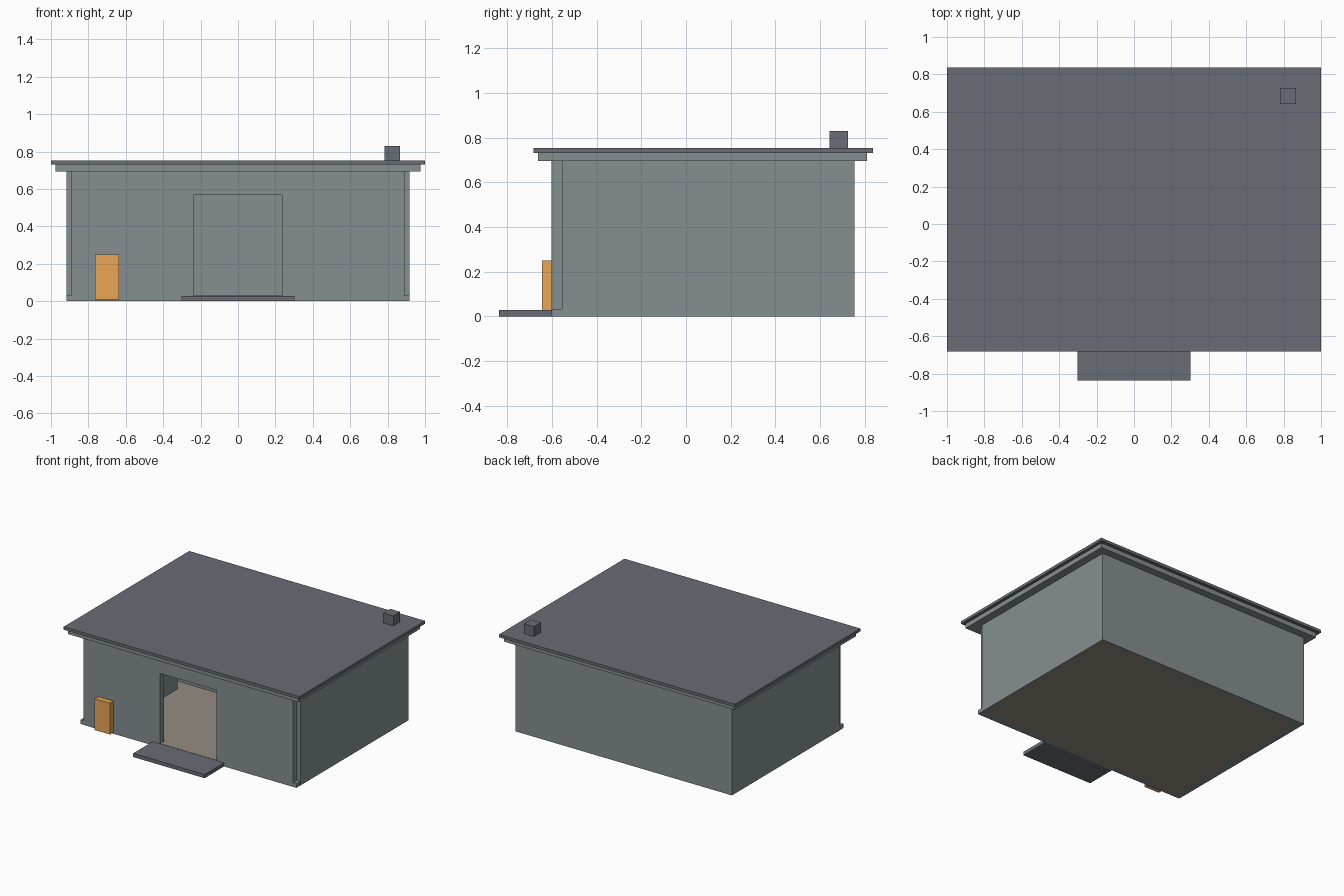
import bpy

if "Cube" in bpy.data.objects:
    bpy.data.objects.remove(bpy.data.objects["Cube"])


def material(name, rgb):
    m = bpy.data.materials.new(name)
    m.diffuse_color = (*rgb, 1)
    m.use_nodes = True
    m.node_tree.nodes["Principled BSDF"].inputs["Base Color"].default_value = m.diffuse_color
    return m


WALL = material("wall_grey", (0.235, 0.275, 0.285))
ROOF = material("roof_slate", (0.138, 0.152, 0.178))
FLOOR = material("floor_brown", (0.30, 0.264, 0.228))
ORANGE = material("orange", (0.82, 0.38, 0.09))


def box(name, xs, ys, zs, mat):
    """Flat-faced box spanning the given min/max ranges."""
    bpy.ops.mesh.primitive_cube_add(size=1, location=[sum(r) / 2 for r in (xs, ys, zs)])
    ob = bpy.context.object
    ob.name = name
    ob.scale = [r[1] - r[0] for r in (xs, ys, zs)]
    bpy.ops.object.transform_apply(location=False, rotation=False, scale=True)
    ob.data.materials.append(mat)
    return ob


W, FRONT, BACK = 0.915, -0.60, 0.75      # outer wall faces
T, BASE, EAVE = 0.045, 0.03, 0.70        # wall thickness, floor top, wall top

# Floor slab and entrance step
box("floor", (-W, W), (FRONT, BACK), (0, BASE), FLOOR)
box("entrance_step", (-0.303, 0.303), (-0.837, FRONT), (0, 0.028), ROOF)

# Back wall, and side walls stopping short of the notched front corners
box("back_wall", (-W - 0.002, W + 0.002), (BACK - T, BACK + 0.003), (0, EAVE), WALL)
for side, s in (("left", -1), ("right", 1)):
    xs = sorted((s * (W - T), s * (W + 0.002)))
    box(side + "_wall", xs, (FRONT + T, BACK - T), (0, EAVE), WALL)
    # Front wall on each side of the doorway
    xs = sorted((s * 0.238, s * (W - 0.026)))
    box("front_wall_" + side, xs, (FRONT - 0.002, FRONT + T), (0, EAVE), WALL)
    # Low sill filling the foot of the corner notch
    xs = sorted((s * (W - 0.026), s * (W + 0.001)))
    box("corner_sill_" + side, xs, (FRONT - 0.001, FRONT + T), (0, BASE + 0.001), WALL)

# Wall above the doorway
box("door_header", (-0.238, 0.238), (FRONT - 0.002, FRONT + T), (0.568, EAVE), WALL)

# Stepped flat roof with a small vent
box("roof_eave", (-0.977, 0.977), (-0.662, 0.811), (0.695, 0.731), WALL)
box("roof_slab", (-1, 1), (-0.683, 0.837), (0.731, 0.753), ROOF)
box("roof_vent", (0.782, 0.867), (0.642, 0.726), (0.753, 0.829), ROOF)

# Utility cabinet on the front wall
box("wall_cabinet", (-0.765, -0.635), (-0.644, FRONT), (0.01, 0.25), ORANGE)

# Tall storage seen through the doorway
box("back_shelving", (-0.75, 0.80), (0.31, 0.62), (BASE, 0.60), WALL)
box("side_shelving", (-0.87, -0.655), (-0.40, 0.20), (BASE, 0.60), WALL)
